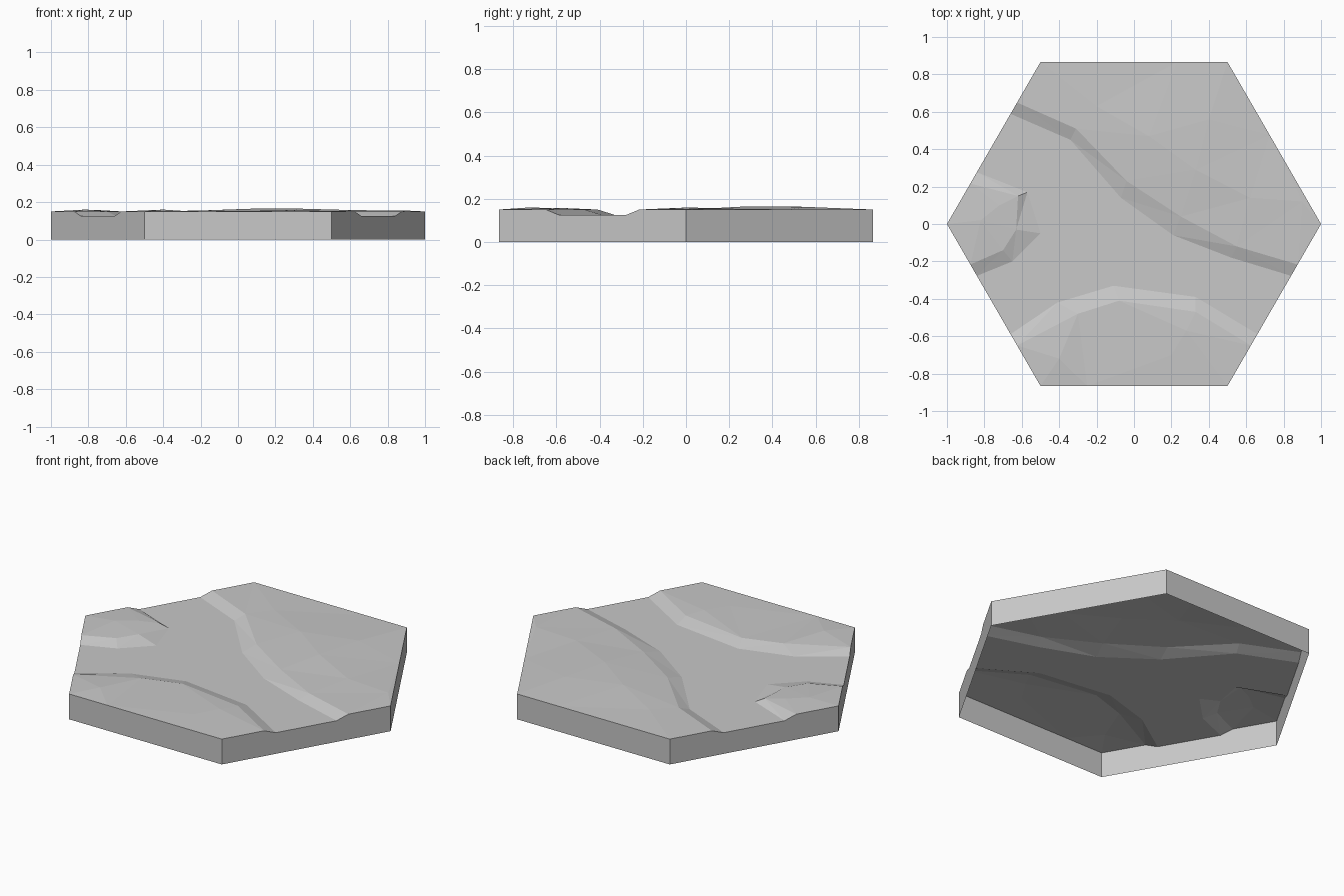
import bpy
import math
from mathutils import Vector
from mathutils.geometry import delaunay_2d_cdt

cube = bpy.data.objects.get("Cube")
if cube:
    bpy.data.objects.remove(cube, do_unlink=True)

LAND, BED = 0.15, 0.125

stone = bpy.data.materials.new("stone_grey")
stone.use_nodes = True
GREY = (0.58, 0.58, 0.58, 1)
stone.diffuse_color = GREY
stone.node_tree.nodes["Principled BSDF"].inputs["Base Color"].default_value = GREY


def make_object(name, verts, faces):
    mesh = bpy.data.meshes.new(name)
    mesh.from_pydata(verts, [], faces)
    mesh.materials.append(stone)
    obj = bpy.data.objects.new(name, mesh)
    bpy.context.collection.objects.link(obj)
    return obj


corners = [Vector((math.cos(k * math.pi / 3), math.sin(k * math.pi / 3))) for k in range(6)]
points, edges, rim = [], [], []


def add(x, y, z):
    points.append(Vector((x, y, z)))
    return len(points) - 1


def on_side(side, t, z):
    """Point along one side of the hexagon, remembered for the rim."""
    p = corners[side].lerp(corners[(side + 1) % 6], t)
    i = add(p.x, p.y, z)
    rim.append((side + t, i))
    return i


def bank(start, end, inner, z):
    """A river bank line running from one hexagon side to another."""
    line = [on_side(*start, z)] + [add(x, y, z) for x, y in inner] + [on_side(*end, z)]
    edges.extend(zip(line, line[1:]))


# Hexagon corners and a few extra rim points
for k in range(6):
    on_side(k, 0, LAND)
for side, t in ((0, 0.55), (1, 0.27), (4, 0.25)):
    on_side(side, t, LAND)

# North bank: crest, then foot
bank((2, 0.25), (5, 0.75), [(-0.31, 0.51), (-0.04, 0.23), (0.25, 0.04), (0.55, -0.12)], LAND)
bank((2, 0.32), (5, 0.68), [(-0.34, 0.45), (-0.07, 0.14), (0.21, -0.06), (0.52, -0.18)], BED)

# South bank
bank((3, 0.75), (5, 0.25), [(-0.3, -0.48), (-0.08, -0.41), (0.33, -0.47)], LAND)
bank((3, 0.68), (5, 0.32), [(-0.41, -0.42), (-0.11, -0.33), (0.33, -0.39)], BED)

# West headland bank
bank((3, 0.25), (2, 0.75), [(-0.7, -0.14), (-0.63, -0.03), (-0.62, 0.15)], LAND)
bank((3, 0.32), (2, 0.68), [(-0.65, -0.2), (-0.5, -0.05), (-0.57, 0.17)], BED)

# Low mounds on the land
mounds = [(-0.2, 0.63, 0.155), (0.08, 0.47, 0.165), (0.4, 0.56, 0.162), (0.33, 0.29, 0.165),
          (0.62, 0.14, 0.157), (0.9, 0.12, 0.155), (-0.4, -0.72, 0.16), (0.2, -0.7, 0.154),
          (0.28, -0.57, 0.157), (-0.82, 0.02, 0.16), (-0.72, 0.1, 0.156)]
for m in mounds:
    add(*m)

# Rim loop around the hexagon
loop = [i for _, i in sorted(rim)]
edges.extend(zip(loop, loop[1:] + loop[:1]))

# Terrain surface
flat, _, tris, origin, _, _ = delaunay_2d_cdt([p.xy for p in points], edges, [], 1, 1e-5)
ground = [(p.x, p.y, points[o[0]].z if o else LAND) for p, o in zip(flat, origin)]
make_object("terrain_surface", ground, tris)

# Side wall, open underneath
n = len(loop)
wall = [points[i] for i in loop] + [Vector((points[i].x, points[i].y, 0)) for i in loop]
make_object("side_wall", wall, [(i, i + n, (i + 1) % n + n, (i + 1) % n) for i in range(n)])
